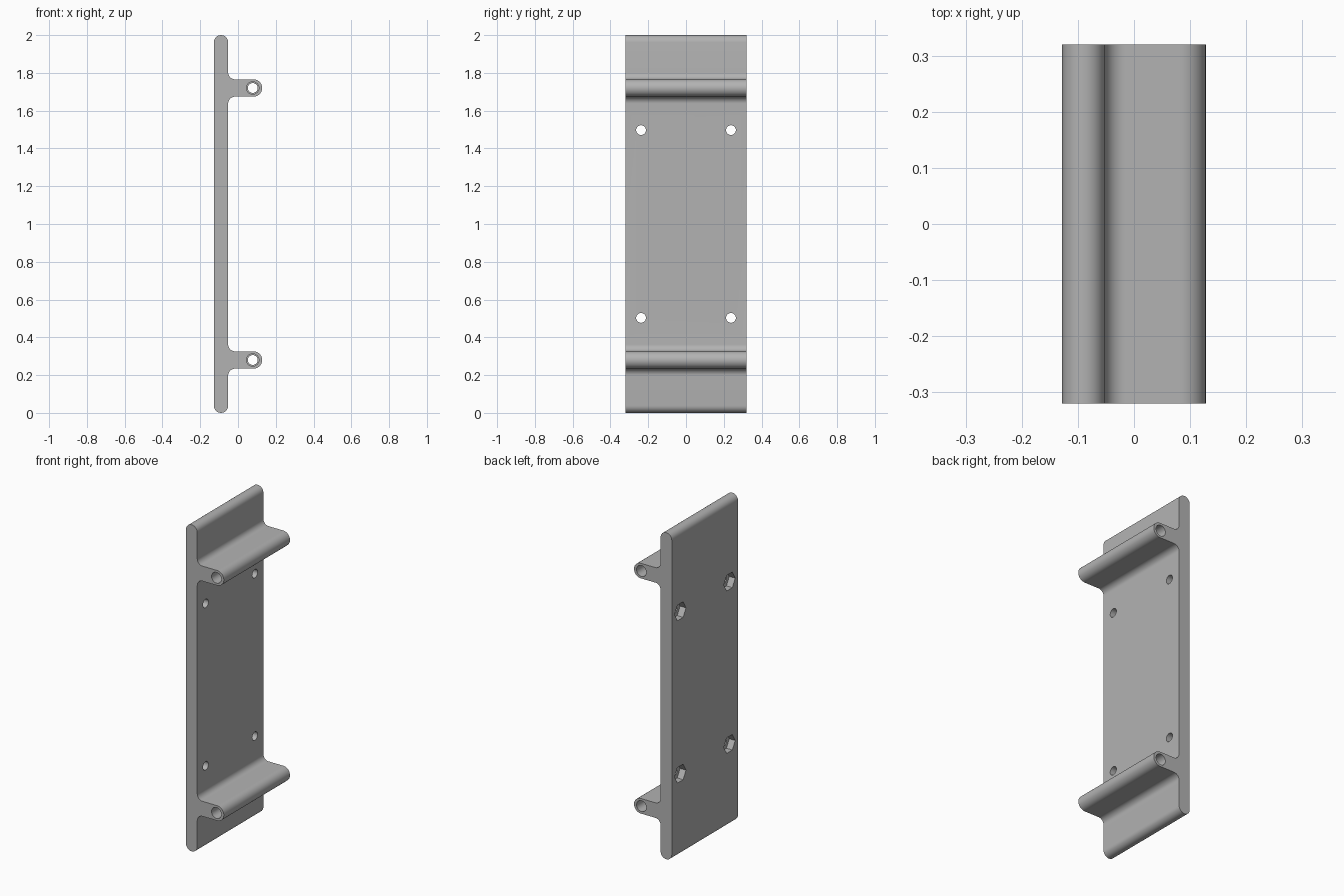
import bpy
import bmesh
from math import sin, cos, pi, radians
from mathutils import Matrix

if "Cube" in bpy.data.objects:
    bpy.data.objects.remove(bpy.data.objects["Cube"], do_unlink=True)

DEPTH = 0.64                  # length along y
BACK, FACE = -0.128, -0.052   # plate faces in x
CAP = (FACE - BACK) / 2       # rounded plate ends
ARM_R, ARM_X = 0.046, 0.082   # rounded arm tip
FILLET = 0.036
ARM_Z = (0.28, 1.72)
HOLES = [(y, z) for y in (-0.238, 0.238) for z in (0.503, 1.497)]

grey = bpy.data.materials.new("plain grey")
grey.use_nodes = True
colour = (0.45, 0.45, 0.45, 1)
grey.diffuse_color = colour
grey.node_tree.nodes["Principled BSDF"].inputs["Base Color"].default_value = colour


def arc(x, z, r, start, end, steps=12):
    angles = [radians(start + (end - start) * i / steps) for i in range(steps + 1)]
    return [(x + r * cos(a), z + r * sin(a)) for a in angles]


def make_object(name, bm):
    bmesh.ops.recalc_face_normals(bm, faces=bm.faces)
    mesh = bpy.data.meshes.new(name)
    bm.to_mesh(mesh)
    bm.free()
    mesh.materials.append(grey)
    obj = bpy.data.objects.new(name, mesh)
    bpy.context.collection.objects.link(obj)
    return obj


def cylinder(name, axis, centre, radius, length, sides=32):
    bm = bmesh.new()
    turn = Matrix.Rotation(pi / 2, 4, "X" if axis == "Y" else "Y")
    bmesh.ops.create_cone(bm, cap_ends=True, segments=sides, radius1=radius,
                          radius2=radius, depth=length,
                          matrix=Matrix.Translation(centre) @ turn)
    return make_object(name, bm)


# Bracket outline: rounded plate with two filleted arms
mid = (BACK + FACE) / 2
outline = arc(mid, CAP, CAP, 180, 360)
for z in ARM_Z:
    outline += arc(FACE + FILLET, z - ARM_R - FILLET, FILLET, 180, 90)
    outline += arc(ARM_X, z, ARM_R, -90, 90, 24)
    outline += arc(FACE + FILLET, z + ARM_R + FILLET, FILLET, 270, 180)
outline += arc(mid, 2 - CAP, CAP, 0, 180)

bm = bmesh.new()
profile = bm.faces.new([bm.verts.new((x, -DEPTH / 2, z)) for x, z in outline])
side = bmesh.ops.extrude_face_region(bm, geom=[profile])["geom"]
bmesh.ops.translate(bm, vec=(0, DEPTH, 0),
                    verts=[v for v in side if isinstance(v, bmesh.types.BMVert)])
bracket = make_object("bracket", bm)

# Arm bores, widened at both ends
cutters = []
for z in ARM_Z:
    cutters.append(cylinder("arm_bore", "Y", (ARM_X - 0.004, 0, z), 0.026, 1))
    for end in (-1, 1):
        cutters.append(cylinder("bore_mouth", "Y", (ARM_X - 0.004, end * DEPTH / 2, z),
                                0.033, 0.2))

# Screw holes with hexagonal nut pockets in the back
for y, z in HOLES:
    cutters.append(cylinder("screw_hole", "X", (mid, y, z), 0.026, 0.3))
    cutters.append(cylinder("nut_pocket", "X", (BACK, y, z), 0.055, 0.08, 6))

for cutter in cutters:
    cutter.hide_render = True
    mod = bracket.modifiers.new(cutter.name, "BOOLEAN")
    mod.operation = "DIFFERENCE"
    mod.solver = "EXACT"
    mod.object = cutter

# Apply the cuts and discard the cutters
bpy.context.view_layer.update()
evaluated = bracket.evaluated_get(bpy.context.evaluated_depsgraph_get())
finished = bpy.data.meshes.new_from_object(evaluated)
bracket.modifiers.clear()
bracket.data = finished
for cutter in cutters:
    bpy.data.objects.remove(cutter, do_unlink=True)

for obj in bpy.context.selected_objects:
    obj.select_set(False)
bracket.select_set(True)
bpy.context.view_layer.objects.active = bracket
bpy.ops.object.shade_smooth_by_angle(angle=radians(30))
